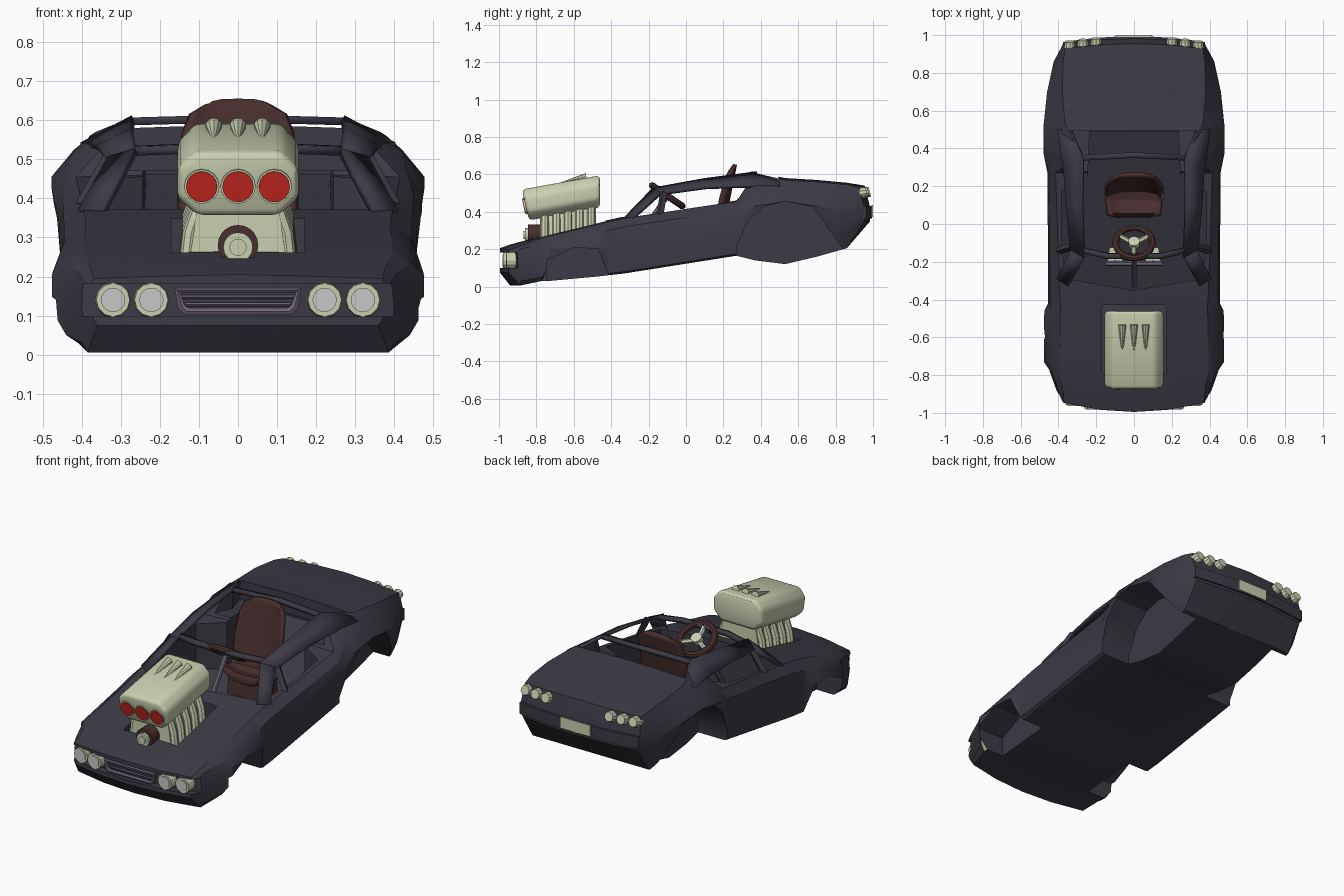
import bpy, bmesh, math
from mathutils import Vector

if "Cube" in bpy.data.objects:
    bpy.data.objects.remove(bpy.data.objects["Cube"])


def material(name, r, g, b):
    m = bpy.data.materials.new(name)
    m.use_nodes = True
    m.diffuse_color = (r, g, b, 1)
    m.node_tree.nodes["Principled BSDF"].inputs["Base Color"].default_value = (r, g, b, 1)
    return m


PAINT = material("charcoal paint", 0.045, 0.043, 0.06)
CREAM = material("pale cream metal", 0.58, 0.63, 0.43)
RED = material("intake red", 0.57, 0.022, 0.014)
BROWN = material("brown leather", 0.065, 0.028, 0.027)
STEEL = material("purple grey steel", 0.16, 0.13, 0.2)
LENS = material("grey lens", 0.58, 0.58, 0.58)


def finish(ob, mat):
    ob.data.materials.clear()
    ob.data.materials.append(mat)
    bpy.ops.object.select_all(action="DESELECT")
    ob.select_set(True)
    bpy.context.view_layer.objects.active = ob
    bpy.ops.object.shade_smooth_by_angle(angle=math.radians(28))
    return ob


def to_object(name, bm, mat):
    bmesh.ops.recalc_face_normals(bm, faces=bm.faces)
    me = bpy.data.meshes.new(name)
    bm.to_mesh(me)
    bm.free()
    ob = bpy.data.objects.new(name, me)
    bpy.context.collection.objects.link(ob)
    return finish(ob, mat)


def prism(name, pts, axis, lo, hi, mat, warp=None, bevel=0):
    """Extrude a 2D outline along an axis, then optionally warp each point."""
    bm = bmesh.new()
    place = {"x": lambda p, d: (d, p[0], p[1]), "y": lambda p, d: (p[0], d, p[1]),
             "z": lambda p, d: (p[0], p[1], d)}[axis]
    a, b = ([bm.verts.new(place(p, d)) for p in pts] for d in (lo, hi))
    bm.faces.new(a)
    bm.faces.new(b)
    for i in range(len(pts)):
        j = (i + 1) % len(pts)
        bm.faces.new((a[i], a[j], b[j], b[i]))
    if bevel:
        bmesh.ops.recalc_face_normals(bm, faces=bm.faces)
        bmesh.ops.bevel(bm, geom=bm.edges[:], offset=bevel, segments=3, profile=0.5, affect="EDGES")
    for v in bm.verts:
        if warp:
            v.co = warp(v.co)
    return to_object(name, bm, mat)


def sheet(name, rows, thickness, mat):
    """Thickened strip or grid through rows of points."""
    bm = bmesh.new()
    grid = [[bm.verts.new(p) for p in row] for row in rows]
    for a, b in zip(grid, grid[1:]):
        for i in range(len(a) - 1):
            bm.faces.new((a[i], a[i + 1], b[i + 1], b[i]))
    ob = to_object(name, bm, mat)
    mod = ob.modifiers.new("thickness", "SOLIDIFY")
    mod.thickness, mod.offset = thickness, 0


def tube(name, pts, r, mat, res=0, cyclic=False):
    cu = bpy.data.curves.new(name, "CURVE")
    cu.dimensions = "3D"
    cu.bevel_depth, cu.bevel_resolution, cu.use_fill_caps = r, res, True
    sp = cu.splines.new("POLY")
    sp.points.add(len(pts) - 1)
    for p, co in zip(sp.points, pts):
        p.co = (*co, 1)
    sp.use_cyclic_u = cyclic
    ob = bpy.data.objects.new(name, cu)
    bpy.context.collection.objects.link(ob)
    bpy.ops.object.select_all(action="DESELECT")
    ob.select_set(True)
    bpy.context.view_layer.objects.active = ob
    bpy.ops.object.convert(target="MESH")
    finish(bpy.context.object, mat)


def drum(name, loc, direction, r, depth, mat, n=12, r2=None):
    bpy.ops.mesh.primitive_cone_add(vertices=n, radius1=r, radius2=r if r2 is None else r2, depth=depth,
                                    location=loc, rotation=Vector(direction).to_track_quat("Z", "Y").to_euler())
    bpy.context.object.name = name
    finish(bpy.context.object, mat)


def arc_plan(w, y_arc, y_flat, k):
    """Plan outline with one edge bowed to follow the body ends."""
    xs = [w * i / 4 for i in range(-4, 5)]
    return [(x, y_arc + k * x * x) for x in xs] + [(w, y_flat), (-w, y_flat)]


def cut(ob, cutter):
    mod = ob.modifiers.new("cut", "BOOLEAN")
    mod.operation, mod.solver, mod.object = "DIFFERENCE", "EXACT", cutter
    bpy.context.view_layer.objects.active = ob
    bpy.ops.object.modifier_apply(modifier=mod.name)
    bpy.data.objects.remove(cutter)


# Body shell: stations of bottom edge, low side, widest side, shoulder, top edge
NOSE, TAIL = 0.35, -0.22
STATIONS = [
    (-0.995, (.36, .075), (.37, .09), (.375, .13), (.38, .17), (.37, .195)),
    (-0.94, (.385, .005), (.40, .03), (.41, .12), (.40, .20), (.375, .215)),
    (-0.77, (.41, .03), (.44, .05), (.45, .17), (.435, .23), (.395, .26)),
    (-0.73, (.41, .03), (.475, .11), (.477, .2), (.44, .24), (.395, .27)),
    (-0.46, (.41, .055), (.475, .11), (.475, .21), (.445, .29), (.39, .335)),
    (-0.42, (.43, .06), (.45, .07), (.455, .2), (.445, .3), (.39, .345)),
    (-0.33, (.435, .07), (.45, .08), (.455, .22), (.445, .32), (.395, .365)),
    (0.27, (.435, .165), (.45, .175), (.458, .34), (.45, .41), (.415, .455)),
    (0.37, (.38, .14), (.45, .24), (.478, .43), (.42, .52), (.28, .605)),
    (0.53, (.365, .12), (.45, .25), (.478, .455), (.42, .525), (.365, .57)),
    (0.70, (.365, .16), (.44, .27), (.46, .43), (.42, .5), (.38, .56)),
    (0.86, (.365, .205), (.40, .28), (.425, .40), (.40, .48), (.375, .545)),
    (0.985, (.36, .35), (.37, .37), (.375, .42), (.37, .49), (.365, .53)),
]
bm = bmesh.new()


def body_vert(x, y, z):
    k = NOSE if y < -0.9 else TAIL if y > 0.9 else 0
    lean = max(0, z - .42) * .25 if y > 0.9 else 0
    return bm.verts.new((x, y + k * x * x - lean, z))


rings = []
for y, *side in STATIONS:
    (bx, bz), (tx, tz) = side[0], side[-1]
    half = [(bx / 2, bz)] + side + [(tx / 2, tz + .006)]
    loop = [(0, bz)] + half + [(0, tz + .01)] + [(-x, z) for x, z in reversed(half)]
    rings.append([body_vert(x, y, z) for x, z in loop])
for a, b in zip(rings, rings[1:]):
    for i in range(16):
        j = (i + 1) % 16
        bm.faces.new((a[i], a[j], b[j], b[i]))
for ring, (y, *side) in ((rings[0], STATIONS[0]), (rings[-1], STATIONS[-1])):
    rows = [[ring[i] for i in (14, 15, 0, 1, 2)]]
    for k in (1, 2, 3):
        x, z = side[k]
        rows.append([ring[14 - k]] + [body_vert(f * x, y, z) for f in (-.5, 0, .5)] + [ring[2 + k]])
    rows.append([ring[i] for i in (10, 9, 8, 7, 6)])
    for lo, hi in zip(rows, rows[1:]):
        for i in range(4):
            bm.faces.new((lo[i], lo[i + 1], hi[i + 1], hi[i]))
body = to_object("body_shell", bm, PAINT)

# Openings: wheel wells, cockpit, engine bay and nose recess
rear_arch = [(.27, -.1), (.27, .21), (.33, .35), (.42, .43), (.53, .455), (.68, .425), (.84, .2), (.84, -.1)]
front_arch = [(-.745, -.1), (-.745, .14), (-.6, .21), (-.47, .2), (-.41, .05), (-.41, -.1)]
for s in (1, -1):
    cut(body, prism("well_cutter", rear_arch, "x", s * .265, s * .6, PAINT))
    cut(body, prism("well_cutter", front_arch, "x", s * .3, s * .6, PAINT))


def tub_floor(co):
    if co.z < 0.3:
        co.z = 0.10 + 0.16 * (co.y + 0.33) + max(0, co.y - 0.28) * 1.1
    return co


def mirrored(pts, tip):
    return [tip] + pts + [(-x, y) for x, y in reversed(pts)]


tub = mirrored([(.36, -.29), (.385, -.1), (.385, .17), (.245, .25), (.235, .49)], (0, -.35))
cut(body, prism("tub_cutter", tub, "z", 0, 1, PAINT, tub_floor))
window = mirrored([(.38, 0), (.385, .2), (.34, .29), (.30, .38), (.335, .495)], (0, -.05))
cut(body, prism("window_cutter", window, "z", .472, 1, PAINT))
bay = [(-.17, -.79), (.17, -.79), (.17, -.43), (-.17, -.43)]
cut(body, prism("bay_cutter", bay, "z", .2, .6, PAINT))
cut(body, prism("nose_cutter", arc_plan(.4, -.955, -1.2, NOSE), "z", .098, .182, PAINT))
finish(body, PAINT)
prism("rear_bumper", arc_plan(.375, .994, .9, TAIL), "z", .365, .43, PAINT)

# Windscreen frame and open roof frame
for s in (1, -1):
    sheet("windscreen_pillar", [[(s * .345, -.325, .365), (s * .405, -.285, .365)],
                                [(s * .262, -.175, .52), (s * .33, -.135, .5)]], .02, PAINT)
    tube("quarter_post", [(s * .398, -.14, .38), (s * .33, -.12, .5)], .02, PAINT)
    sheet("roof_rail", [[(s * .262, -.175, .522), (s * .335, -.14, .495)],
                        [(s * .272, .1, .572), (s * .358, .1, .528)],
                        [(s * .268, .35, .605), (s * .37, .29, .535)],
                        [(s * .335, .5, .568), (s * .40, .5, .535)]], .018, PAINT)
header = [(-.27, -.155, .52), (-.14, -.185, .525), (.14, -.185, .525), (.27, -.155, .52)]
sheet("windscreen_header", [header, [(x, y + .03, z + .004) for x, y, z in header]], .022, PAINT)
hoop = [(-.28, .335, .597), (0, .35, .605), (.28, .335, .597)]
sheet("rear_hoop", [hoop, [(x, y + .03, z) for x, y, z in hoop]], .02, PAINT)

# Nose: headlights and grille
for x in (-.32, -.222, .222, .32):
    y = -.965 + NOSE * x * x
    drum("headlight_rim", (x, y, .14), (0, -1, 0), .046, .06, CREAM, 12, .043)
    drum("headlight_lens", (x, y - .03, .14), (0, -1, 0), .031, .008, LENS, 16)
frame = [(-.155, -.97, .165), (.155, -.97, .165), (.145, -.97, .122), (.13, -.97, .11), (-.13, -.97, .11),
         (-.145, -.97, .122)]
tube("grille_frame", frame, .011, STEEL, 1, True)
for z, w in ((.128, .135), (.148, .145)):
    tube("grille_bar", [(-w, -.96, z), (w, -.96, z)], .005, STEEL)

# Tail: lamps and plate
for s in (1, -1):
    for x in (.2, .27, .34):
        drum("tail_lamp", (s * x, .967 + TAIL * x * x, .502), (0, 1, .25), .035, .05, CREAM, 10, .026)
prism("rear_plate", [(-.095, .372), (.095, .372), (.095, .436), (-.095, .436)], "y", .991, .9995, CREAM)


# Engine block and manifold runners
def rake(co):
    co.z += 0.18 * (co.y + 0.65)
    return co


prism("engine_block", [(-.135, .2), (.135, .2), (.1, .42), (-.1, .42)], "y", -.78, -.48, CREAM, rake)
for s in (1, -1):
    for i in range(5):
        y = -.755 + i * .062
        z = .18 * (y + .65)
        tube("manifold_runner", [(s * .13, y, .24 + z), (s * .12, y, .33 + z), (s * .092, y, .41 + z)],
             .022, CREAM, 2)
drum("pulley_ring", (0, -.81, .28), (0, -1, 0), .052, .07, BROWN, 20)
drum("pulley_hub", (0, -.83, .275), (0, -1, 0), .038, .06, CREAM, 16)
drum("pulley_cap", (0, -.862, .275), (0, -1, 0), .022, .014, CREAM, 16)


# Air scoop with three intakes and cowl bulges
def scoop_warp(co):
    co.y -= 0.22 * (co.z - 0.46) * max(0, -(co.y + 0.47) / 0.38)
    return rake(co)


outline = [(-.105, .388), (.105, .388), (.155, .435), (.155, .515), (.112, .56), (-.112, .56), (-.155, .515),
           (-.155, .435)]
prism("air_scoop", outline, "y", -.855, -.46, CREAM, scoop_warp, .02)
facing = Vector((0, -.975, -.2))
for x in (-.093, 0, .093):
    c = Vector((x, -.85, .433))
    drum("intake_rim", c, facing, .045, .03, CREAM, 16)
    drum("intake_disc", c + facing * .014, facing, .04, .01, RED, 16)
for x in (-.062, 0, .062):
    drum("cowl_bulge", (x, -.6, .568), (0, -1, -.25), .022, .14, CREAM, 10, .006)

# Bucket seat: bowed sheet with raised side wings
SEAT = [(.04, .25, .11), (.06, .285, .14), (.13, .265, .145), (.18, .28, .145), (.205, .36, .148),
        (.225, .47, .147), (.245, .57, .138), (.257, .63, .12), (.262, .653, .08)]
rows = []
for i, (y, z, w) in enumerate(SEAT):
    back = min(1, i / 4)
    bow = .04 * back * (w / .148) ** 3
    rows.append([(w * u, y - bow * u ** 4, z + (.05 * (1 - back) if i < 7 else -.012) * u ** 4)
                 for u in (-1, -.85, -.5, 0, .5, .85, 1)])
sheet("bucket_seat", rows, .022, BROWN)
prism("seat_base", [(.06, .15), (.2, .17), (.19, .28), (.07, .27)], "x", -.11, .11, BROWN)
for s in (1, -1):
    tube("seat_bracket", [(s * .157, .13, .27), (s * .157, .2, .29)], .008, STEEL)

# Steering wheel, column and pedals
hub, axis = Vector((0, -.1, .485)), Vector((0, .565, .825))
up = Vector((0, -.825, .565))
side = Vector((1, 0, 0))


def on_wheel(t, r):
    return hub + r * (side * math.cos(t) + up * math.sin(t))


tube("steering_wheel", [on_wheel(math.tau * i / 28, .097) for i in range(28)], .018, BROWN, 2, True)
for t in (90, 210, 330):
    tube("wheel_spoke", [hub - axis * .01, on_wheel(math.radians(t), .09)], .013, CREAM, 1)
drum("wheel_hub", hub, axis, .03, .034, CREAM, 14)
tube("steering_column", [hub - axis * .01, hub - axis * .4], .014, STEEL, 2)
tube("pedal_bar", [(-.15, -.21, .19), (.15, -.21, .19)], .013, STEEL, 1)
for x in (-.1, .1):
    tube("pedal_arm", [(x, -.21, .19), (x, -.16, .165)], .008, STEEL)
    prism("pedal", [(x - .04, -.195), (x + .04, -.195), (x + .03, -.125), (x - .03, -.125)], "z", .17, .188, CREAM)
